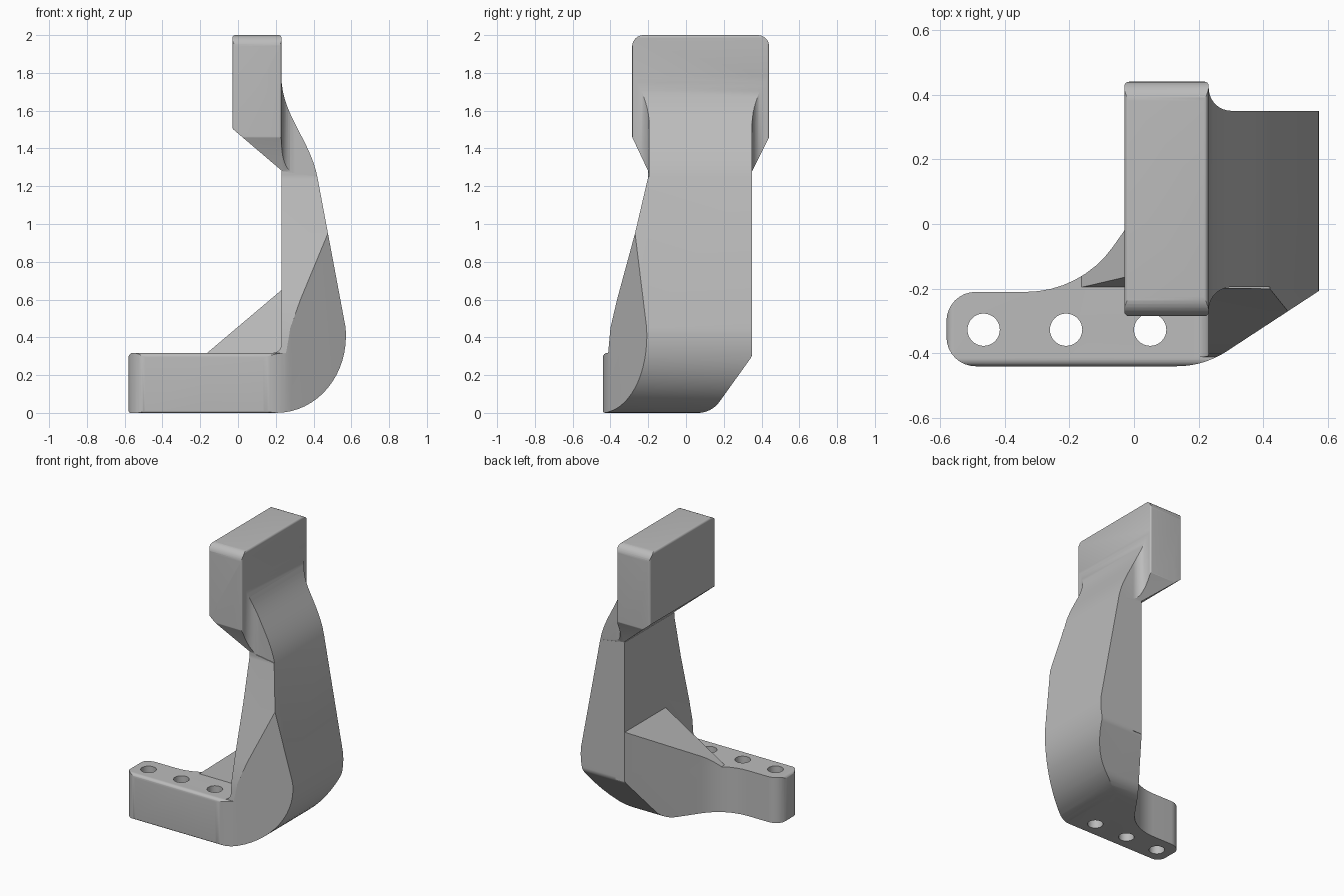
import bpy, bmesh, math
from mathutils import Vector

cube = bpy.data.objects.get("Cube")
if cube:
    bpy.data.objects.remove(cube, do_unlink=True)

grey = bpy.data.materials.new("plain grey")
grey.use_nodes = True
grey.diffuse_color = (0.5, 0.5, 0.5, 1)
grey.node_tree.nodes["Principled BSDF"].inputs["Base Color"].default_value = (0.5, 0.5, 0.5, 1)


def rounded(corners, steps=8):
    """Polygon from (a, b) or (a, b, radius) corners; a radius rounds the corner."""
    out = []
    for i, c in enumerate(corners):
        p = Vector(c[:2])
        if len(c) == 2:
            out.append(p)
            continue
        u = (Vector(corners[i - 1][:2]) - p).normalized()
        v = (Vector(corners[(i + 1) % len(corners)][:2]) - p).normalized()
        half = u.angle(v) / 2
        centre = p + (u + v).normalized() * c[2] / math.sin(half)
        start = p + u * c[2] / math.tan(half) - centre
        end = p + v * c[2] / math.tan(half) - centre
        turn = start.angle(end)
        for k in range(steps + 1):
            t = k / steps
            out.append(centre + (start * math.sin((1 - t) * turn)
                                 + end * math.sin(t * turn)) / math.sin(turn))
    return out


def bezier(a, b, c, d, n=16):
    a, b, c, d = map(Vector, (a, b, c, d))
    pts = []
    for k in range(n + 1):
        t = k / n
        s = 1 - t
        pts.append(tuple(a * s**3 + b * 3 * s * s * t + c * 3 * s * t * t + d * t**3))
    return pts


def prism(name, corners, axes, reach=3):
    """Extrude a profile drawn on two axes right through along the third."""
    bm = bmesh.new()
    i, j = "xyz".index(axes[0]), "xyz".index(axes[1])
    k = 3 - i - j
    verts = []
    for p in rounded(corners):
        co = [0, 0, 0]
        co[i], co[j], co[k] = p[0], p[1], -reach
        verts.append(bm.verts.new(co))
    face = bm.faces.new(verts)
    new = bmesh.ops.extrude_face_region(bm, geom=[face])["geom"]
    move = Vector((0, 0, 0))
    move[k] = 2 * reach
    bmesh.ops.translate(bm, vec=move, verts=[v for v in new if isinstance(v, bmesh.types.BMVert)])
    bmesh.ops.recalc_face_normals(bm, faces=bm.faces)
    mesh = bpy.data.meshes.new(name)
    bm.to_mesh(mesh)
    bm.free()
    mesh.materials.append(grey)
    ob = bpy.data.objects.new(name, mesh)
    bpy.context.collection.objects.link(ob)
    return ob


def combine(ob, other, operation):
    mod = ob.modifiers.new("combine", "BOOLEAN")
    mod.operation, mod.solver, mod.object = operation, "EXACT", other
    graph = bpy.context.evaluated_depsgraph_get()
    mesh = bpy.data.meshes.new_from_object(ob.evaluated_get(graph))
    ob.modifiers.clear()
    ob.data = mesh
    bpy.data.objects.remove(other, do_unlink=True)


def carve(name, side, front, plan):
    """Solid shared by a side, a front and a plan profile."""
    ob = prism(name, front, "xz")
    combine(ob, prism("side_cutter", side, "yz"), "INTERSECT")
    combine(ob, prism("plan_cutter", plan, "xy"), "INTERSECT")
    return ob


# Shared plan of foot, gusset and arm
footprint = [(-0.58, -0.44, 0.09), (0.216, -0.44, 0.28), (0.65, -0.156), (0.65, 0.35),
             (0.23, 0.35), (-0.163, -0.21, 0.33), (-0.58, -0.21, 0.09)]

# Foot and leaning arm
arm_front = ([(-0.58, 0, 0.012), (-0.58, 0.318, 0.025), (0.23, 0.318, 0.045), (0.23, 1.28)]
             + [(0.42, 1.25)] + bezier((0.57, 0.45), (0.59, 0.2), (0.42, 0), (0.2, 0)))
arm_side = [(-0.44, 0, 0.012), (-0.44, 0.318, 0.025), (-0.412, 0.318), (-0.4, 0.45),
            (-0.365, 0.6), (-0.27, 0.95), (-0.2, 1.25, 0.1), (-0.2, 1.45), (0.35, 1.45),
            (0.35, 0.3, 0.06), (0.135, 0, 0.14)]
bracket = carve("bracket", arm_side, arm_front, footprint)

# Sloping gusset behind the foot
gusset = carve("gusset",
               [(-0.2, 0.3), (-0.19, 0.34), (-0.09, 0.7), (0.5, 0.7), (0.5, 0.3)],
               [(-0.184, 0.3), (0.23, 0.65), (0.3, 0.65), (0.3, 0.3)], footprint)
combine(bracket, gusset, "UNION")

# Head block blending into the neck
head_front = ([(-0.03, 2, 0.015), (-0.03, 1.505, 0.02), (0.24, 1.275), (0.24, 1.2), (0.4, 1.2)]
              + bezier((0.42, 1.25), (0.38, 1.45), (0.23, 1.58), (0.23, 1.78))
              + [(0.23, 2, 0.015)])
head_side = [(-0.285, 2, 0.06), (0.44, 2, 0.06), (0.44, 1.46, 0.02), (0.35, 1.28),
             (0.345, 1.2), (-0.195, 1.2), (-0.2, 1.28), (-0.285, 1.46, 0.02)]
head_plan = [(-0.03, -0.285, 0.015), (0.23, -0.285, 0.012), (0.235, -0.195, 0.07),
             (0.65, -0.195), (0.65, 0.35), (0.235, 0.35, 0.07), (0.23, 0.44, 0.012),
             (-0.03, 0.44, 0.015)]
combine(bracket, carve("head", head_side, head_front, head_plan), "UNION")

# Three bolt holes through the foot
for x in (-0.465, -0.21, 0.05):
    ring = [(x + 0.05 * math.cos(a * math.pi / 16), -0.327 + 0.05 * math.sin(a * math.pi / 16))
            for a in range(32)]
    combine(bracket, prism("hole_cutter", ring, "xy", 0.4), "DIFFERENCE")

bpy.ops.object.select_all(action="DESELECT")
bracket.select_set(True)
bpy.context.view_layer.objects.active = bracket
bpy.ops.object.shade_smooth_by_angle(angle=math.radians(25))
